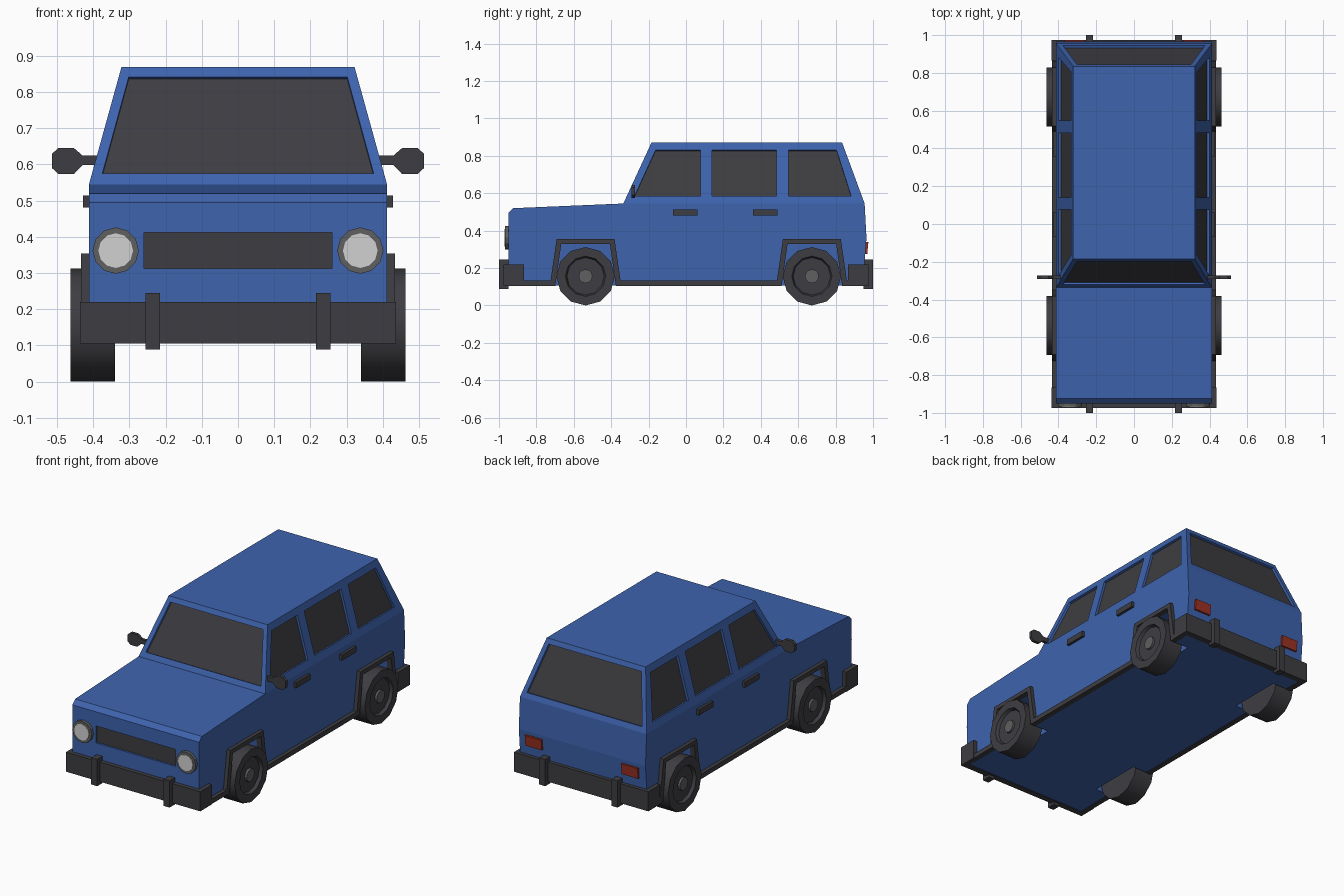
import bpy, bmesh, math
from mathutils import Vector

if "Cube" in bpy.data.objects:
    bpy.data.objects.remove(bpy.data.objects["Cube"])

def material(name, rgb):
    m = bpy.data.materials.new(name)
    m.diffuse_color = (*rgb, 1)
    m.use_nodes = True
    m.node_tree.nodes["Principled BSDF"].inputs["Base Color"].default_value = m.diffuse_color
    return m

BLUE = material("blue paint", (0.048, 0.125, 0.42))
DARK = material("dark grey", (0.048, 0.047, 0.054))
GREY = material("mid grey", (0.115, 0.115, 0.115))
LENS = material("lamp white", (0.64, 0.64, 0.64))
RED = material("tail red", (0.33, 0.03, 0.016))

def finish(name, bm, mat):
    bmesh.ops.recalc_face_normals(bm, faces=bm.faces)
    me = bpy.data.meshes.new(name)
    bm.to_mesh(me)
    bm.free()
    ob = bpy.data.objects.new(name, me)
    bpy.context.collection.objects.link(ob)
    me.materials.append(mat)
    return ob

def prism(bm, pts, vec):
    """Closed prism: a flat outline swept along vec."""
    a = [bm.verts.new(p) for p in pts]
    b = [bm.verts.new(Vector(p) + Vector(vec)) for p in pts]
    bm.faces.new(a)
    bm.faces.new(b[::-1])
    for i in range(len(a)):
        j = (i + 1) % len(a)
        bm.faces.new((a[i], b[i], b[j], a[j]))

def box(bm, x0, x1, y0, y1, z0, z1):
    prism(bm, [(x0, y0, z0), (x1, y0, z0), (x1, y1, z0), (x0, y1, z0)], (0, 0, z1 - z0))

def lathe_x(bm, profile, centre, n=12, sign=1):
    """Revolve (x, radius) points around the x direction."""
    rings = []
    for x, r in profile:
        rings.append([bm.verts.new((sign * x, centre[0] + r * math.sin(2 * math.pi * i / n),
                      centre[1] + r * math.cos(2 * math.pi * i / n))) for i in range(n)])
    for p, q in zip(rings, rings[1:]):
        for i in range(n):
            j = (i + 1) % n
            bm.faces.new((p[i], p[j], q[j], q[i]))
    bm.faces.new(rings[0])
    bm.faces.new(rings[-1])

SIDES = (-1, 1)
W, TOPW, BELT, ROOF, FLOOR = 0.412, 0.322, 0.545, 0.87, 0.107
WHEELS = (-0.537, 0.673)

# body: side profile (y, z, half width), with a tapered cabin
profile = [(-0.95, FLOOR, W), (-0.95, 0.495, W), (-0.925, 0.52, W), (-0.335, BELT, W),
           (-0.185, ROOF, TOPW), (0.835, ROOF, TOPW), (0.955, BELT, W),
           (0.965, 0.36, W), (0.945, FLOOR, W)]
bm = bmesh.new()
L = [bm.verts.new((-w, y, z)) for y, z, w in profile]
R = [bm.verts.new((w, y, z)) for y, z, w in profile]
for i in range(len(profile)):
    j = (i + 1) % len(profile)
    bm.faces.new((L[i], L[j], R[j], R[i]))
for s in (L, R):
    bm.faces.new(s[3:7])
    bm.faces.new(s[:4] + s[6:])
body = finish("body", bm, BLUE)

# window recesses and glass plates
cut, glass = bmesh.new(), bmesh.new()

def window(pts, n):
    n = Vector(n).normalized()
    pts = [Vector(p) for p in pts]
    prism(cut, [p + n * 0.03 for p in pts], n * -0.048)
    prism(glass, [p - n * 0.014 for p in pts], n * -0.007)

H = ROOF - BELT
slope = (TOPW - W) / H
for s in SIDES:
    for quad in ([(-0.275, 0.585), (-0.163, 0.83), (0.078, 0.83), (0.078, 0.585)],
                 [(0.14, 0.585), (0.14, 0.83), (0.483, 0.83), (0.483, 0.585)],
                 [(0.548, 0.585), (0.548, 0.83), (0.805, 0.83), (0.883, 0.585)]):
        window([(s * (W + (z - BELT) * slope), y, z) for y, z in quad], (s, 0, -slope))
for y0, run, out in ((-0.335, 0.15, -1), (0.955, -0.12, 1)):
    k = run / H
    window([(x, y0 + (z - BELT) * k, z) for x, z in
            ((-0.375, 0.575), (0.375, 0.575), (0.302, 0.842), (-0.302, 0.842))],
           (0, out, -out * k))
finish("window_glass", glass, DARK)

# grille recess
box(cut, -0.26, 0.26, -1.0, -0.935, 0.312, 0.412)
bm = bmesh.new()
box(bm, -0.26, 0.26, -0.939, -0.932, 0.312, 0.412)
finish("grille", bm, DARK)

# wheel wells
def arch(c, wide, top, bottom_wide, z0):
    return [(c - bottom_wide, z0), (c - wide, top), (c + wide, top), (c + bottom_wide, z0)]

for s in SIDES:
    for c in WHEELS:
        prism(cut, [(s * 0.31, y, z) for y, z in arch(c, 0.133, 0.332, 0.169, 0.05)], (s * 0.2, 0, 0))
cutter = finish("recess_cutter", cut, BLUE)
cutter.hide_render = True
cutter.hide_viewport = True
mod = body.modifiers.new("recesses", 'BOOLEAN')
mod.operation, mod.solver, mod.object = 'DIFFERENCE', 'EXACT', cutter

# arch and sill trim: one continuous band per side
upper, lower = [(-0.9, 0.133)], [(-0.9, FLOOR - 0.002)]
for c in WHEELS:
    upper += arch(c, 0.155, 0.354, 0.187, 0.133)
    lower += arch(c, 0.13, 0.329, 0.162, FLOOR - 0.002)
upper.append((0.9, 0.133))
lower.append((0.9, FLOOR - 0.002))
bm = bmesh.new()
for s in SIDES:
    prism(bm, [(s * 0.402, y, z) for y, z in upper + lower[::-1]], (s * 0.032, 0, 0))
finish("arch_and_sill_trim", bm, DARK)

# wheels and hubs
tyres, hubs = bmesh.new(), bmesh.new()
for s in SIDES:
    for c in WHEELS:
        lathe_x(tyres, [(0.34, 0.156), (0.463, 0.156), (0.463, 0.108), (0.445, 0.1)], (c, 0.156), sign=s)
        lathe_x(hubs, [(0.43, 0.037), (0.458, 0.037)], (c, 0.156), sign=s)
wheels = finish("wheels", tyres, DARK)
finish("wheel_hubs", hubs, GREY)
bpy.context.view_layer.objects.active = wheels
wheels.select_set(True)
bpy.ops.object.shade_smooth_by_angle(angle=math.radians(40))
wheels.select_set(False)

# wrap-around bumpers with uprights
for name, d in (("front_bumper", -1), ("rear_bumper", 1)):
    bm = bmesh.new()
    outer = [(-0.437, 0.865), (-0.437, 0.975), (0.437, 0.975), (0.437, 0.865)]
    inner = [(0.405, 0.865), (0.405, 0.938), (-0.405, 0.938), (-0.405, 0.865)]
    prism(bm, [(x, d * y, 0.105) for x, y in outer + inner], (0, 0, 0.115))
    for s in SIDES:
        box(bm, s * 0.216, s * 0.255, d * 0.95, d * 1.0, 0.088, 0.245)
    finish(name, bm, DARK)

# headlights
def disc(bm, x, z, r, y0, y1, n=12):
    prism(bm, [(x + r * math.sin(2 * math.pi * i / n), y0, z + r * math.cos(2 * math.pi * i / n))
               for i in range(n)], (0, y1 - y0, 0))

rims, lenses = bmesh.new(), bmesh.new()
for s in SIDES:
    disc(rims, s * 0.338, 0.362, 0.064, -0.94, -0.967)
    disc(lenses, s * 0.338, 0.362, 0.048, -0.96, -0.971)
finish("headlight_rims", rims, GREY)
finish("headlight_lenses", lenses, LENS)

# tail lights, door handles, mirrors
tails, handles, mirrors = bmesh.new(), bmesh.new(), bmesh.new()
mirror_outline = [(0.375, 0.598), (0.43, 0.598), (0.453, 0.574), (0.497, 0.574), (0.514, 0.59),
                  (0.514, 0.63), (0.497, 0.645), (0.453, 0.645), (0.43, 0.625), (0.375, 0.625)]
for s in SIDES:
    prism(tails, [(s * 0.26, 0.95, 0.275), (s * 0.26, 0.969, 0.275),
                  (s * 0.26, 0.975, 0.338), (s * 0.26, 0.95, 0.338)], (s * 0.107, 0, 0))
    for y in (-0.07, 0.357):
        box(handles, s * 0.405, s * 0.428, y, y + 0.132, 0.481, 0.514)
    prism(mirrors, [(s * x, -0.291, z) for x, z in mirror_outline], (0, 0.018, 0))
finish("tail_lights", tails, RED)
finish("door_handles", handles, DARK)
finish("side_mirrors", mirrors, DARK)
